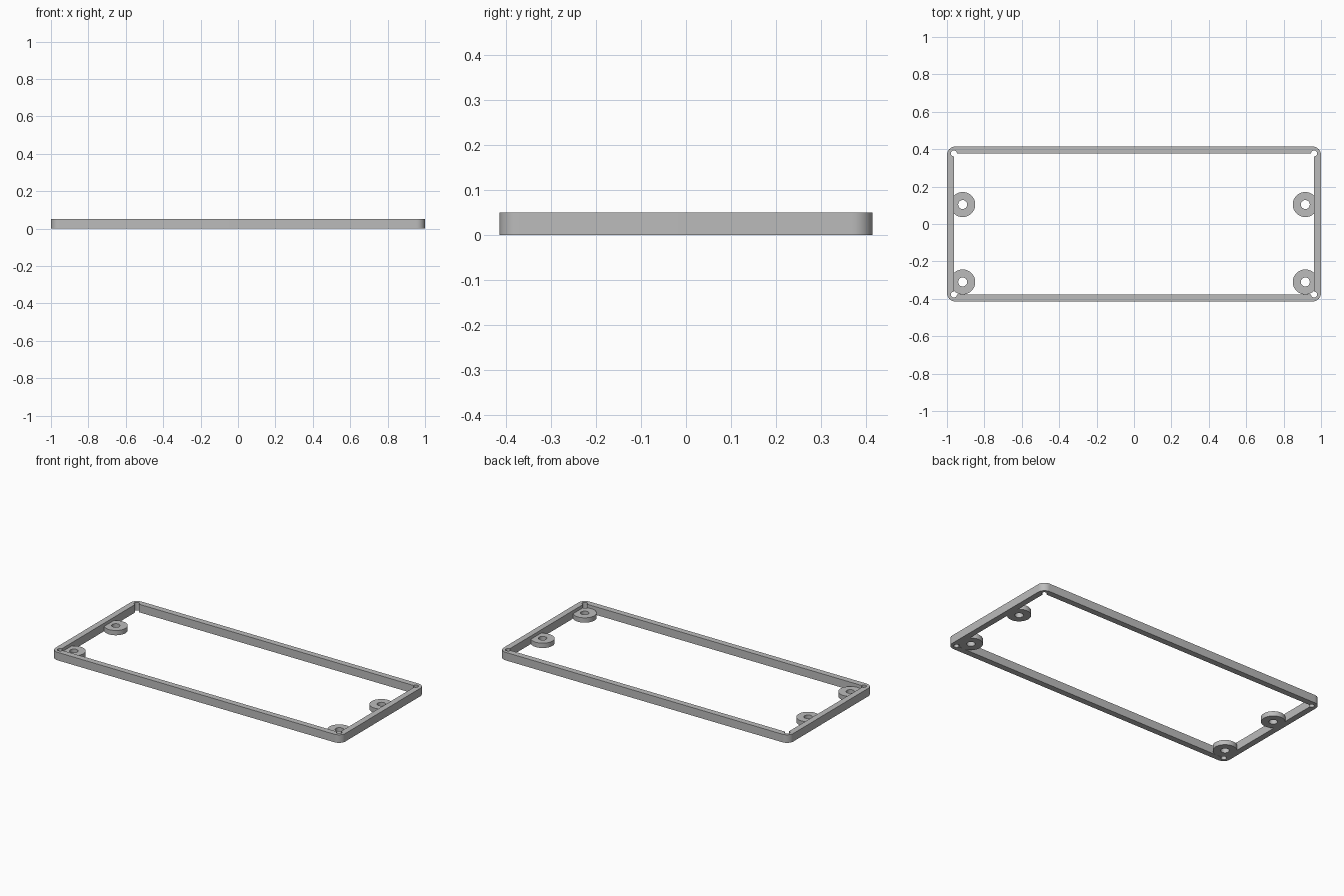
import bpy, bmesh, math

if "Cube" in bpy.data.objects:
    bpy.data.objects.remove(bpy.data.objects["Cube"])

H, HX, HY = 0.05, 1.0, 0.414      # frame height and half sizes
IX, IY = 0.963, 0.377             # half sizes of the opening
R = 0.045                         # outer corner radius

grey = bpy.data.materials.new("light grey")
grey.diffuse_color = (0.5, 0.5, 0.5, 1)
grey.use_nodes = True
grey.node_tree.nodes["Principled BSDF"].inputs["Base Color"].default_value = grey.diffuse_color


def arc(cx, cy, r, a0, a1, n):
    """Points along an arc, angles in degrees."""
    return [(cx + r * math.cos(math.radians(a0 + (a1 - a0) * i / n)),
             cy + r * math.sin(math.radians(a0 + (a1 - a0) * i / n)))
            for i in range(n + 1)]


def ring_part(name, outlines, z0, z1):
    """Extrude a 2D outline with a hole in it."""
    curve = bpy.data.curves.new(name, 'CURVE')
    curve.dimensions = '2D'
    curve.fill_mode = 'BOTH'
    curve.extrude = (z1 - z0) / 2
    for pts in outlines:
        s = curve.splines.new('POLY')
        s.points.add(len(pts) - 1)
        for p, (x, y) in zip(s.points, pts):
            p.co = (x, y, 0, 1)
        s.use_cyclic_u = True
    tmp = bpy.data.objects.new(name + "_curve", curve)
    bpy.context.collection.objects.link(tmp)
    bpy.context.view_layer.update()
    mesh = bpy.data.meshes.new_from_object(
        tmp.evaluated_get(bpy.context.evaluated_depsgraph_get()))
    bpy.data.objects.remove(tmp)
    bm = bmesh.new()
    bm.from_mesh(mesh)
    bmesh.ops.remove_doubles(bm, verts=bm.verts, dist=1e-5)
    bmesh.ops.translate(bm, verts=bm.verts, vec=(0, 0, (z0 + z1) / 2))
    bmesh.ops.recalc_face_normals(bm, faces=bm.faces)
    bm.to_mesh(mesh)
    bm.free()
    mesh.materials.clear()
    mesh.materials.append(grey)
    ob = bpy.data.objects.new(name, mesh)
    bpy.context.collection.objects.link(ob)
    bpy.ops.object.select_all(action='DESELECT')
    ob.select_set(True)
    bpy.context.view_layer.objects.active = ob
    bpy.ops.object.shade_smooth_by_angle(angle=math.radians(30))
    return ob


# Rectangular frame: rounded outside, round screw notches at the inner corners
outer, inner = [], []
for sx, sy, a in ((1, 1, 0), (-1, 1, 90), (-1, -1, 180), (1, -1, 270)):
    outer += arc(sx * (HX - R), sy * (HY - R), R, a, a + 90, 10)
    inner += arc(sx * IX, sy * IY, 0.016, a - 90, a + 180, 18)
ring_part("frame", [outer, inner], 0, H)

# Mounting tabs: thin washers half sunk into the short walls
for sx, side in ((-1, "left"), (1, "right")):
    for y, end in ((0.104, "back"), (-0.31, "front")):
        cx = sx * 0.916
        ring_part(f"mounting_tab_{side}_{end}",
                  [arc(cx, y, 0.067, 0, 352.5, 47),
                   arc(cx, y, 0.024, 0, 348.75, 31)], 0, 0.03)
